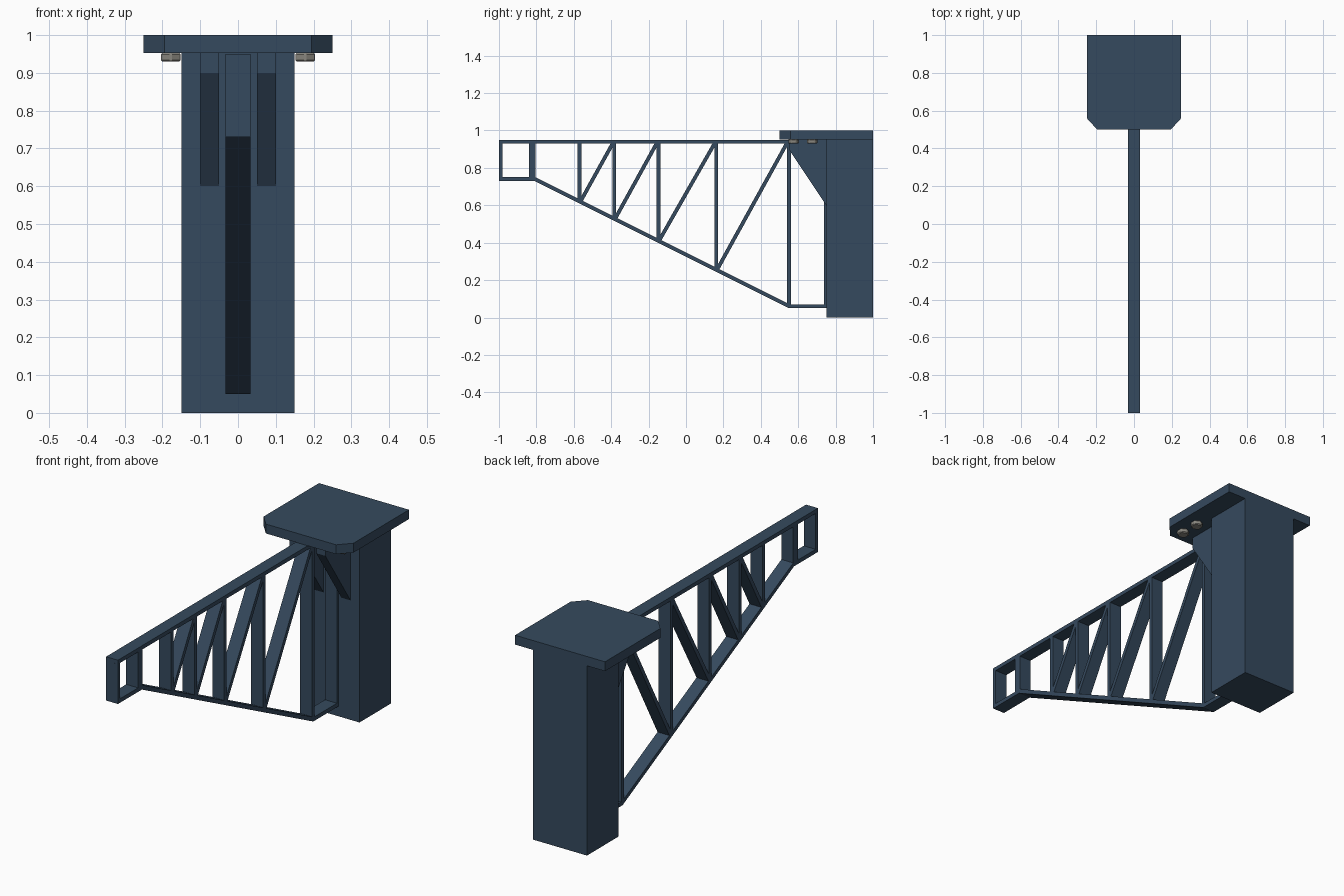
import bpy, math
from mathutils import Vector

if "Cube" in bpy.data.objects:
    bpy.data.objects.remove(bpy.data.objects["Cube"])


def material(name, rgb):
    m = bpy.data.materials.new(name)
    m.diffuse_color = (*rgb, 1)
    m.use_nodes = True
    m.node_tree.nodes["Principled BSDF"].inputs["Base Color"].default_value = m.diffuse_color
    return m


BLUE = material("slate_blue_paint", (0.036, 0.068, 0.112))
GREY = material("bolt_grey", (0.25, 0.24, 0.21))


def prism(name, pts, lo, hi, axis, mat=BLUE):
    """Extrude a flat profile: axis 'x' takes (y, z) points, 'z' takes (x, y)."""
    area = sum(a[0] * b[1] - b[0] * a[1] for a, b in zip(pts, pts[1:] + pts[:1]))
    if area < 0:
        pts = pts[::-1]
    put = (lambda p, t: (t, *p)) if axis == 'x' else (lambda p, t: (*p, t))
    n = len(pts)
    verts = [put(p, lo) for p in pts] + [put(p, hi) for p in pts]
    faces = [tuple(reversed(range(n))), tuple(range(n, 2 * n))]
    faces += [(i, (i + 1) % n, (i + 1) % n + n, i + n) for i in range(n)]
    me = bpy.data.meshes.new(name)
    me.from_pydata(verts, [], faces)
    me.materials.append(mat)
    ob = bpy.data.objects.new(name, me)
    bpy.context.collection.objects.link(ob)
    return ob


def rect(a0, b0, a1, b1):
    return [(a0, b0), (a1, b0), (a1, b1), (a0, b1)]


# Wall post and chamfered top plate
prism("post", rect(-0.15, 0.75, 0.15, 1.0), 0, 0.953, 'z')
prism("top_plate", [(-0.25, 1), (-0.25, 0.56), (-0.195, 0.5), (0.195, 0.5),
                    (0.25, 0.56), (0.25, 1)], 0.953, 1, 'z')

# Gussets and hexagonal bolts under the plate, on both sides
for side, s in (("left", -1), ("right", 1)):
    x0, x1 = sorted((s * 0.05, s * 0.10))
    prism("gusset_" + side, [(0.55, 0.953), (0.55, 0.90), (0.75, 0.60), (0.75, 0.953)],
          x0, x1, 'x')
    for k, y in enumerate((0.575, 0.675)):
        hexagon = [(s * 0.178 + 0.03 * math.cos(math.radians(60 * i + 30)),
                    y + 0.03 * math.sin(math.radians(60 * i + 30))) for i in range(6)]
        bolt = prism(f"bolt_{side}_{k + 1}", hexagon, 0.93, 0.953, 'z', GREY)
        bev = bolt.modifiers.new("soft_edge", 'BEVEL')
        bev.width, bev.segments = 0.004, 1

# Truss chords: outer frame is a closed band
W = 0.033
T = 0.02
prism("top_chord", rect(-1, 0.93, 0.75, 0.95), -W, W, 'x')
prism("bottom_chord", [(-1, 0.73), (-0.81, 0.73), (0.55, 0.05), (0.75, 0.05), (0.75, 0.07),
                       (0.555, 0.07), (-0.805, 0.75), (-1, 0.75)], -W, W, 'x')


def chord_z(y):
    return 0.74 if y < -0.8 else max(0.06, 0.74 - 0.5 * (y + 0.8075))


# Vertical members (centre, width)
for i, (y, w) in enumerate([(-0.991, 0.018), (-0.822, 0.036), (-0.57, 0.02), (-0.383, 0.02),
                            (-0.147, 0.02), (0.162, 0.02), (0.551, 0.02), (0.744, 0.012)]):
    prism(f"truss_upright_{i + 1}", [(y - w / 2, chord_z(y - w / 2)), (y + w / 2, chord_z(y + w / 2)),
                                     (y + w / 2, 0.94), (y - w / 2, 0.94)], -W, W, 'x')

# Diagonal braces run from the foot of one upright to the head of the next
feet = [-0.565, -0.38, -0.145, 0.165, 0.551]
for i, (ya, yb) in enumerate(zip(feet, feet[1:])):
    a, b = Vector((ya, chord_z(ya))), Vector((yb - 0.008, 0.938))
    d = (b - a).normalized()
    n = Vector((-d.y, d.x)) * T / 2
    prism(f"truss_brace_{i + 1}", [tuple(p) for p in (a - n, b - n, b + n, a + n)], -W, W, 'x')
